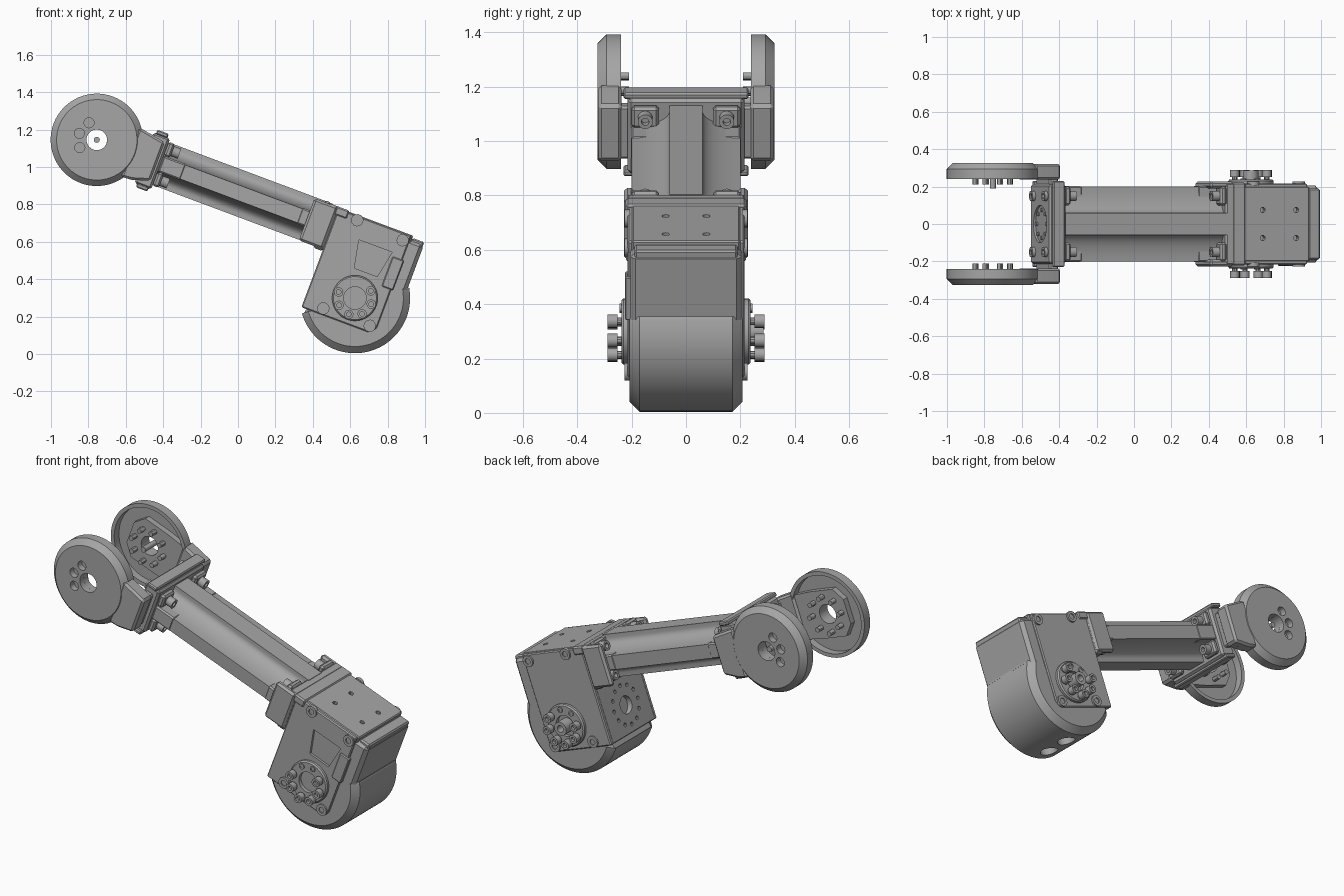
import bpy, bmesh
from math import sin, cos, pi, radians
from mathutils import Matrix, Vector

cube = bpy.data.objects.get("Cube")
if cube:
    bpy.data.objects.remove(cube, do_unlink=True)

grey = bpy.data.materials.new("machined_grey")
grey.use_nodes = True
COLOR = (0.38, 0.38, 0.38, 1)
grey.diffuse_color = COLOR
grey.node_tree.nodes["Principled BSDF"].inputs["Base Color"].default_value = COLOR

# Arm frame: origin at the wheel pivot, local x along the arm, local z across it
ARM = Matrix.Translation((-0.755, 0, 1.145)) @ Matrix.Rotation(radians(20.5), 4, 'Y')
PU, PV = 1.589, -0.309      # motor pivot in the arm frame


def finish(name, bm, bevel=0):
    bmesh.ops.remove_doubles(bm, verts=bm.verts, dist=1e-5)
    bmesh.ops.recalc_face_normals(bm, faces=bm.faces)
    if bevel:
        edges = [e for e in bm.edges if e.calc_face_angle(0) > 0.6]
        bmesh.ops.bevel(bm, geom=edges, offset=bevel, segments=1, affect='EDGES')
    bm.transform(ARM)
    me = bpy.data.meshes.new(name)
    bm.to_mesh(me)
    bm.free()
    me.materials.append(grey)
    ob = bpy.data.objects.new(name, me)
    bpy.context.collection.objects.link(ob)
    return ob


def prism(name, pts, lo, hi, axis='y', bevel=0):
    """Extrude a closed outline along the arm's y or u axis."""
    place = (lambda a, b, h: (a, h, b)) if axis == 'y' else (lambda a, b, h: (h, a, b))
    bm = bmesh.new()
    rings = [[bm.verts.new(place(a, b, h)) for a, b in pts] for h in (lo, hi)]
    for ring in rings:
        bm.faces.new(ring)
    for i in range(len(pts)):
        j = (i + 1) % len(pts)
        bm.faces.new((rings[0][i], rings[0][j], rings[1][j], rings[1][i]))
    return finish(name, bm, bevel)


def box(name, u, y, v, bevel=0):
    return prism(name, [(u[0], v[0]), (u[1], v[0]), (u[1], v[1]), (u[0], v[1])],
                 y[0], y[1], 'y', bevel)


def lathe(name, profile, pos, axis, seg=16, closed=False):
    """Revolve (radius, height) points about an axis through pos."""
    bm = bmesh.new()
    rings = [[bm.verts.new((r * cos(2 * pi * k / seg), r * sin(2 * pi * k / seg), h))
              for k in range(seg)] for r, h in profile]
    for i in range(len(rings) - (0 if closed else 1)):
        a, b = rings[i], rings[(i + 1) % len(rings)]
        for k in range(seg):
            n = (k + 1) % seg
            bm.faces.new((a[k], a[n], b[n], b[k]))
    turn = Vector((0, 0, 1)).rotation_difference(Vector(axis)).to_matrix().to_4x4()
    bm.transform(Matrix.Translation(pos) @ turn)
    return finish(name, bm)


def rod(name, r, lo, hi, pos, axis, seg=16):
    return lathe(name, [(0, lo), (r, lo), (r, hi), (0, hi)], pos, axis, seg)


def screw(name, r, h, pos, axis):
    s = r * 0.5
    return lathe(name, [(0, -0.01), (r, -0.01), (r, h), (s, h), (s, h * 0.4), (0, h * 0.4)],
                 pos, axis, 14)


def cut(ob, cutters):
    """Subtract the cutters, keep the result, drop the cutters."""
    for c in cutters:
        c.hide_render = True
        m = ob.modifiers.new("cut", 'BOOLEAN')
        m.operation, m.solver, m.object = 'DIFFERENCE', 'EXACT', c
    bpy.context.view_layer.update()
    dg = bpy.context.evaluated_depsgraph_get()
    me = bpy.data.meshes.new_from_object(ob.evaluated_get(dg))
    ob.modifiers.clear()
    ob.data = me
    for c in cutters:
        bpy.data.objects.remove(c, do_unlink=True)


def ring(cu, cv, r, steps):
    return [(cu + r * cos(k * pi / 4), cv + r * sin(k * pi / 4)) for k in steps]


SIDES = ((-1, "right"), (1, "left"))

# Fork: two cupped wheels, their arms, bolt pads and pins
for s, side in SIDES:
    ax = (0, s, 0)
    wheel = lathe(side + "_wheel", [(0.055, 0.325), (0.215, 0.325), (0.247, 0.293), (0.247, 0.24),
                  (0.225, 0.24), (0.225, 0.285), (0.055, 0.285)], (0, 0, 0), ax, 64, True)
    cut(wheel, [rod("cutter", 0.027, 0.27, 0.34, (u, 0, v), ax)
                for u, v in ring(0, 0, 0.1, (3, 4, 5))])
    pad = prism(side + "_bolt_pad", [(0.3, -0.12), (0.3, 0.12), (0.08, 0.135), (-0.08, 0.135),
                (-0.135, 0.07), (-0.135, -0.07), (-0.08, -0.135), (0.08, -0.135)],
                s * 0.25, s * 0.288)
    cut(pad, [rod("cutter", 0.055, 0.2, 0.35, (0, 0, 0), ax, 32)])
    prism(side + "_fork_arm", [(0.19, -0.14), (0.25, -0.135), (0.345, -0.105), (0.345, 0.115),
          (0.215, 0.138), (0.19, 0.14)], s * 0.237, s * 0.322, 'y', 0.012)
    for u, v in ring(0, 0, 0.1, range(8)):
        rod(side + "_pad_pin", 0.014, 0.21, 0.29, (u, 0, v), ax, 12)
lathe("pivot_pin", [(0, 0.19), (0.016, 0.19), (0.016, 0.3), (0, 0.3)], (0, 0, 0), (0, 1, 0))
box("fork_bridge", (0.285, 0.335), (-0.3, 0.3), (-0.1, 0.105), 0.008)

# Plate between fork and tube, dished and drilled on the wheel side
plate = box("tube_front_plate", (0.27, 0.365), (-0.215, 0.215), (-0.148, 0.145), 0.012)
cut(plate, [rod("cutter", 0.1, -0.02, 0.012, (0.27, 0, 0), (1, 0, 0), 32)])
for v in (-0.152, 0.152):
    box("plate_lip", (0.285, 0.35), (-0.23, 0.23), (v - 0.012, v + 0.012), 0.006)
for y, v in ring(0, 0, 0.075, range(8)):
    rod("dish_stud", 0.012, -0.02, 0.006, (0.28, y, v), (-1, 0, 0), 10)

# Fluted tube: cross section with four hollow corners
quarter = [(0.06, 0.122), (0.06, 0.1)]
quarter += [(0.2 - 0.14 * cos(t * pi / 16), 0.1 - 0.06 * sin(t * pi / 16)) for t in range(1, 9)]
upper = [(-a, b) for a, b in reversed(quarter)] + quarter
prism("fluted_tube", upper + [(-a, -b) for a, b in upper], 0.36, 1.3, 'u')

# Corner lugs and screws at both tube ends
for y in (-0.15, 0.15):
    for v in (-0.085, 0.085):
        for end, d in ((0.365, 1), (1.29, -1)):
            a, b = sorted((end, end + d * 0.035))
            box("corner_lug", (a, b), (y - 0.05, y + 0.05), (v - 0.04, v + 0.04), 0.01)
            screw("lug_screw", 0.028, 0.045, (end + d * 0.03, y, v), (d, 0, 0))
        screw("plate_screw", 0.028, 0.018, (0.27, y, v * 1.1), (-1, 0, 0))
    w = 1 if y > 0 else -1
    for u in (0.43, 1.22):
        box("side_rail_clip", (u - 0.065, u + 0.065), sorted((w * 0.14, w * 0.203)),
            (-0.045, 0.045), 0.008)
    box("rear_flange", (1.2, 1.335), sorted((w * 0.19, w * 0.228)), (-0.125, 0.115), 0.012)
box("tube_rear_plate", (1.285, 1.34), (-0.22, 0.22), (-0.135, 0.118), 0.01)

# Motor housing, with drilled underside, top holes and a cable slot
body = box("motor_housing", (1.338, 1.765), (-0.2, 0.2), (-0.455, 0.112), 0.006)
drills = [rod("cutter", 0.05, -0.05, 0.03, (1.338, 0, -0.3), (1, 0, 0), 24)]
for k in range(12):
    a = k * pi / 6
    drills.append(rod("cutter", 0.011, -0.05, 0.025,
                      (1.338, 0.11 * cos(a), -0.3 + 0.11 * sin(a)), (1, 0, 0), 10))
for u in (1.5, 1.69):
    for y in (-0.075, 0.075):
        drills.append(rod("cutter", 0.014, -0.03, 0.05, (u, y, 0.112), (0, 0, 1), 12))
cut(body, drills)
box("housing_top_rim", (1.325, 1.4), (-0.222, 0.222), (0.07, 0.118), 0.008)

# Side plates with corner screws, output horns and bolts
for s, side in SIDES:
    ax = (0, s, 0)
    cover = prism(side + "_motor_plate", [(1.338, -0.455), (1.72, -0.455), (1.755, -0.42),
                  (1.755, 0.108), (1.338, 0.108)], s * 0.19, s * 0.216, 'y', 0.006)
    if s < 0:
        cut(cover, [prism("cutter", [(1.53, -0.16), (1.66, -0.16), (1.69, -0.01), (1.5, -0.01)],
                          -0.25, -0.202)])
        box("connector_tab", (1.70, 1.765), (-0.225, -0.2), (-0.2, -0.03), 0.005)
    for u, v in ((1.455, 0.085), (1.72, 0.07), (1.45, -0.42), (1.715, -0.42)):
        screw(side + "_plate_screw", 0.033, 0.01, (u, s * 0.216, v), ax)
    lathe(side + "_horn", [(0.06, 0.2), (0.122, 0.2), (0.122, 0.23), (0.115, 0.238),
          (0.06, 0.238)], (PU, 0, PV), ax, 40, True)
    for u, v in ring(PU, PV, 0.093, (0, 1, 4, 5, 6, 7)):
        rod(side + "_bolt_shank", 0.014, 0.22, 0.27, (u, 0, v), ax, 10)
        screw(side + "_bolt_head", 0.025, 0.027, (u, s * 0.262, v), ax)
    for u, v in ring(PU, PV, 0.093, (2, 3)):
        screw(side + "_horn_rivet", 0.016, 0.006, (u, s * 0.238, v), ax)
screw("idler_cap", 0.04, 0.08, (PU, 0.205, PV), (0, 1, 0))

# Rounded cover around the motor, with a flat back and two cable holes
arc = [(PU + 0.295 * cos(a), PV + 0.295 * sin(a))
       for a in (radians(212 + 184 * k / 40) for k in range(41))]
shell = prism("round_cover", arc, -0.207, 0.207, 'y', 0.036)
cut(shell, [rod("cutter", 0.05, 0.24, 0.4, (PU + 0.03, y, PV), (0, 0, -1), 24)
            for y in (-0.075, 0.075)])
box("cover_back", (1.7, 1.835), (-0.205, 0.205), (-0.3, 0.088), 0.02)
box("cover_lip", (1.765, 1.832), (-0.19, 0.19), (0.06, 0.1), 0.008)

# Smooth the round parts, keep hard edges
for ob in bpy.context.scene.objects:
    if ob.type == 'MESH' and grey.name in ob.data.materials:
        ob.data.shade_smooth()
        ob.data.set_sharp_from_angle(angle=radians(30))
